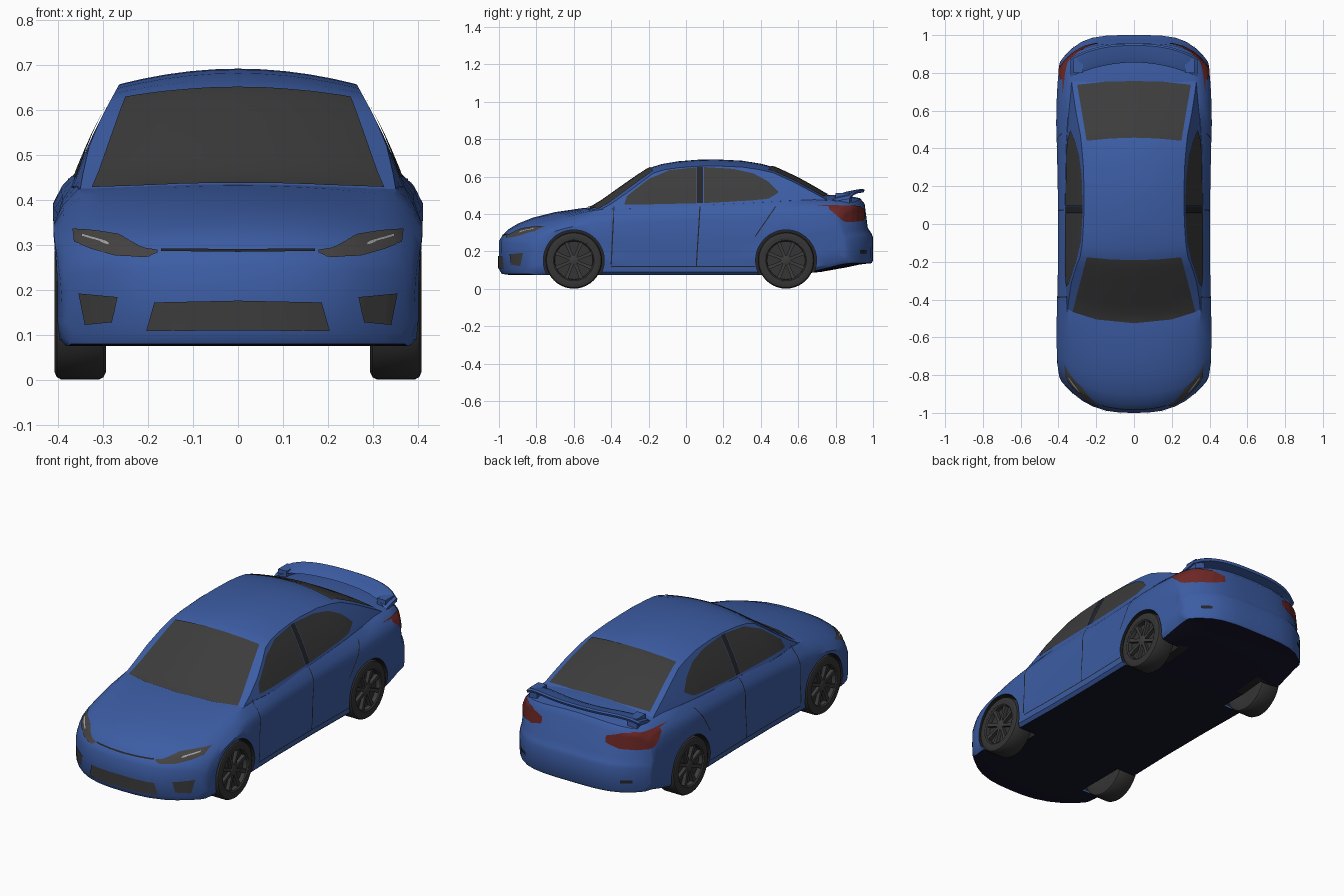
import bpy, bmesh, math
from mathutils import Vector
from mathutils.bvhtree import BVHTree

if "Cube" in bpy.data.objects:
    bpy.data.objects.remove(bpy.data.objects["Cube"])


def material(name, r, g, b):
    m = bpy.data.materials.new(name)
    m.diffuse_color = (r, g, b, 1)
    m.use_nodes = True
    m.node_tree.nodes["Principled BSDF"].inputs["Base Color"].default_value = m.diffuse_color
    return m


PAINT = material("blue_paint", 0.045, 0.108, 0.37)
UNDER = material("underside_navy", 0.008, 0.007, 0.022)
GLASS = material("dark_glass", 0.045, 0.045, 0.045)
TRIM = material("black_trim", 0.018, 0.018, 0.02)
TYRE = material("tyre_rubber", 0.035, 0.035, 0.035)
RIM = material("rim_grey", 0.045, 0.045, 0.047)
RED = material("tail_red", 0.15, 0.02, 0.018)
LAMP = material("lamp_dark", 0.06, 0.056, 0.055)
LENS = material("lamp_lens", 0.35, 0.35, 0.35)


def smooth(ob, deg=35):
    bpy.ops.object.select_all(action='DESELECT')
    ob.select_set(True)
    bpy.context.view_layer.objects.active = ob
    bpy.ops.object.shade_smooth_by_angle(angle=math.radians(deg))


def finish(name, bm, mats, fix=True):
    if fix:
        bmesh.ops.recalc_face_normals(bm, faces=bm.faces[:])
    me = bpy.data.meshes.new(name)
    bm.to_mesh(me)
    bm.free()
    for m in mats:
        me.materials.append(m)
    ob = bpy.data.objects.new(name, me)
    bpy.context.collection.objects.link(ob)
    smooth(ob)
    return ob


def skin(name, rings, mats, caps=None):
    """Join closed rings of points; caps are index lists within an end ring."""
    bm = bmesh.new()
    rows = [[bm.verts.new(p) for p in ring] for ring in rings]
    n = len(rows[0])
    for a, b in zip(rows, rows[1:]):
        for i in range(n):
            j = (i + 1) % n
            bm.faces.new((a[i], a[j], b[j], b[i]))
    for row in (rows[0], rows[-1]):
        for c in caps or [range(n)]:
            bm.faces.new([row[i] for i in c])
    return finish(name, bm, mats)


def mirrored(half):
    """Half section (first and last point on x = 0) to full ring."""
    return half + [(-x, y, z) for x, y, z in half[-2:0:-1]]


# ---- lower body: y, width, bottom, shoulder z, top width, top edge z, top centre z
STATIONS = [
    (-1.0, .385, .105, .19, .37, .235, .255), (-.985, .395, .08, .22, .365, .26, .28),
    (-.95, .40, .075, .26, .355, .30, .318), (-.90, .405, .075, .29, .35, .325, .348),
    (-.82, .408, .075, .31, .345, .35, .38), (-.70, .41, .075, .33, .343, .378, .41),
    (-.55, .41, .075, .345, .345, .41, .432), (-.45, .408, .075, .35, .355, .425, .44),
    (-.2, .402, .075, .36, .365, .438, .45), (.1, .402, .075, .37, .365, .447, .46),
    (.4, .408, .075, .38, .36, .462, .475), (.55, .412, .075, .39, .352, .47, .49),
    (.72, .41, .09, .395, .345, .475, .505), (.86, .405, .115, .395, .34, .468, .498),
    (.93, .40, .13, .39, .335, .455, .485), (.955, .398, .133, .375, .335, .43, .455),
    (.972, .397, .135, .29, .36, .315, .325), (.992, .395, .137, .26, .37, .285, .295),
    (1.0, .39, .15, .24, .375, .265, .275)]
COLS = [0, .2, .4, .6, .75, .9, 1]


def bend(x, y):
    """Round the nose and tail in plan."""
    f = abs(x) / .41
    if y < -.5:
        return y + .2 * (-.5 - y) / .5 * f ** 2.8
    if y > .5:
        return y - .17 * (y - .5) / .5 * f ** 4
    return y


rings = []
for y, w, zb, zs, wt, ze, zc in STATIONS:
    h = [(f * w * .94, zb) for f in COLS]
    h += [(w * .98, zb + .015), (w * .998, zb + (zs - zb) * .3), (w * .992, zb + (zs - zb) * .65),
          (w, zs), (w * .6 + wt * .4 + .004, zs * .5 + ze * .5)]
    h += [(f * wt, zc - (zc - ze) * f * f) for f in COLS[::-1]]
    rings.append(mirrored([(x, bend(x, y), z) for x, z in h]))
n = len(h)
k = len(COLS)
caps = [[i, i + 1, n - 2 - i, n - 1 - i] for i in range(k - 1)] + [list(range(k - 1, n - k + 1))]
caps += [[(-i) % (2 * n - 2) for i in c] for c in caps]
body = skin("body", rings, [PAINT, UNDER, TRIM], caps)

# ---- cabin: y, top centre z, crown, width scale
CABIN = [(-.54, .418, .008, .93), (-.45, .472, .012, .96), (-.36, .536, .016, .99), (-.27, .599, .021, 1),
         (-.2, .645, .026, 1), (-.13, .667, .03, 1), (-.04, .682, .034, 1), (.06, .69, .035, 1),
         (.16, .692, .035, 1), (.3, .685, .034, 1), (.4, .669, .032, 1), (.48, .648, .028, .995),
         (.6, .592, .022, .98), (.7, .536, .018, .955), (.76, .5, .014, .94), (.83, .455, .01, .92)]
rings = []
for y, zc, cr, ws in CABIN:
    zr = zc - cr
    z0 = min(.43, zr)
    edge = lambda z: ws * (.366 - .47 * (z - .44) + .006 * math.sin(math.pi * max(0, min(1, (z - .43) / .23))))
    h = [(0, .36), (.33, .36)]
    h += [(edge(z), z) for z in (z0 + (zr - z0) * s / 5 for s in range(5))]
    h += [(f * edge(zr), zc - cr * f * f) for f in (1, .93, .8, .6, .4, .2, 0)]
    by = .06 * min(1, max(0, -y / .3)) - .03 * min(1, max(0, (y - .3) / .3))
    rings.append(mirrored([(x, y + by * (x / .35) ** 2, z) for x, z in h]))
cabin = skin("cabin", rings, [PAINT])

# ---- surface used to lay plates onto
pts, polys = [], []
for ob in (body, cabin):
    base = len(pts)
    pts += [v.co.copy() for v in ob.data.vertices]
    polys += [[base + i for i in p.vertices] for p in ob.data.polygons]
TREE = BVHTree.FromPolygons(pts, polys)


def along(line, t):
    s = t * (len(line) - 1)
    i = min(int(s), len(line) - 2)
    return Vector(line[i]).lerp(Vector(line[i + 1]), s - i)


def patch(name, low, up, view, mat, sides=(1,), nu=18, nv=10, lift=.004):
    """Thin plate between two 2D lines, projected on the body along a view axis."""
    for s in sides:
        bm = bmesh.new()
        d = Vector({'side': (-s, 0, 0), 'front': (0, 1, 0), 'rear': (0, -1, 0), 'top': (0, 0, -1)}[view])
        grid = {}
        for i in range(nu + 1):
            for j in range(nv + 1):
                a, b = along(low, i / nu).lerp(along(up, i / nu), j / nv)
                o = Vector({'side': (2 * s, a, b), 'front': (s * a, -2, b),
                            'rear': (s * a, 2, b), 'top': (s * a, b, 2)}[view])
                hit, nor, _, _ = TREE.ray_cast(o, d)
                if hit:
                    grid[i, j] = bm.verts.new(hit + nor * (lift if nor.dot(d) < 0 else -lift))
        for i in range(nu):
            for j in range(nv):
                q = [(i, j), (i + 1, j), (i + 1, j + 1), (i, j + 1)]
                if all(c in grid for c in q):
                    bm.faces.new([grid[c] for c in q])
        bm.normal_update()
        if sum(f.normal.dot(d) for f in bm.faces) > 0:
            bmesh.ops.reverse_faces(bm, faces=bm.faces[:])
        finish(name, bm, [mat], fix=False)


BOTH = (1, -1)
# ---- windows
patch("windshield", [(-.325, -.465), (-.2, -.505), (0, -.525), (.2, -.505), (.325, -.465)],
      [(-.25, -.175), (-.12, -.187), (0, -.19), (.12, -.187), (.25, -.175)], 'top', GLASS, nu=24, nv=14)
patch("rear_window", [(-.25, .44), (-.12, .452), (0, .456), (.12, .452), (.25, .44)],
      [(-.3, .735), (-.15, .752), (0, .757), (.15, .752), (.3, .735)], 'top', GLASS, nu=24, nv=14)
patch("front_side_window", [(-.33, .449), (-.2, .45), (-.07, .453), (.055, .456)],
      [(-.315, .495), (-.2, .585), (-.09, .632), (.055, .648)], 'side', GLASS, BOTH)
patch("rear_side_window", [(.095, .457), (.23, .464), (.36, .472), (.44, .48), (.49, .51)],
      [(.095, .649), (.25, .64), (.36, .615), (.44, .572), (.495, .518)], 'side', GLASS, BOTH)
patch("window_pillar", [(.058, .457), (.092, .457)], [(.058, .649), (.092, .649)], 'side', TRIM, BOTH, 2)

# ---- front details
patch("headlight", [(.178, .281), (.2, .271), (.27, .274), (.32, .288), (.362, .305)],
      [(.178, .287), (.21, .292), (.265, .322), (.31, .329), (.366, .334)], 'front', LAMP, BOTH)
patch("headlight_lens", [(.285, .298), (.345, .316)], [(.285, .304), (.345, .322)],
      'front', LENS, BOTH, 8, 2, .006)
patch("lower_intake", [(-.203, .108), (0, .11), (.203, .108)], [(-.185, .172), (0, .176), (.185, .172)], 'front', GLASS)
patch("fog_recess", [(.278, .128), (.338, .122)], [(.266, .184), (.352, .192)], 'front', GLASS, BOTH)
patch("grille_slot", [(-.17, .284), (0, .282), (.17, .284)], [(-.17, .29), (0, .288), (.17, .29)], 'front', TRIM, nv=2)

# ---- rear details
patch("tail_light", [(.19, .385), (.26, .362), (.375, .357)], [(.19, .42), (.26, .44), (.375, .445)],
      'rear', RED, BOTH)
patch("tail_light_side", [(.765, .425), (.84, .36), (.9, .357)], [(.765, .437), (.84, .442), (.9, .446)],
      'side', RED, BOTH)
patch("rear_reflector", [(.28, .19), (.33, .19)], [(.28, .207), (.33, .207)], 'rear', TRIM, BOTH, 4, 2)

# ---- door seams
for y0, y1, z0 in ((-.40, -.385, .13), (.055, .075, .12), (.37, .48, .28)):
    patch("door_seam", [(y0 - .003, z0), (y1 - .003, .44)], [(y0 + .003, z0), (y1 + .003, .44)],
          'side', TRIM, BOTH, 14, 1, .002)
patch("sill_seam", [(-.4, .117), (.37, .117)], [(-.4, .122), (.37, .122)], 'side', TRIM, BOTH, 14, 1, .002)

# ---- spoiler wing with end supports
rings = []
for i in range(17):
    x = -.335 + .67 * i / 16
    f = abs(x) / .335
    drop = .035 * f ** 6
    yf, yb = .855 - .075 * f ** 2, .955 - .075 * f ** 2.5
    rings.append([(x, yf, .508 - drop), (x, yf + .03, .521 - drop), (x, yb - .01, .534 - drop),
                  (x, yb, .529 - drop), (x, yb - .005, .516 - drop), (x, yf + .03, .505 - drop)])
skin("spoiler", rings, [PAINT])
for s in BOTH:
    skin("spoiler_support", [[(s * (.30 + a), .80 + b, z) for a, b in ((-.03, 0), (.02, 0), (.02, .075), (-.03, .085))]
                             for z in (.45, .512)], [PAINT])

# ---- wheel wells cut out of the body
WHEELS = [(s, y) for s in BOTH for y in (-.60, .535)]
WR, WZ = .151, .152
for s, y in WHEELS:
    rings = [[(x, y + .163 * math.cos(a), WZ + .163 * math.sin(a))
              for a in (math.tau * i / 48 for i in range(48))] for x in (s * .275, s * .6)]
    cutter = skin("well_cutter", rings, [TRIM])
    cutter.hide_render = True
    mod = body.modifiers.new("well", 'BOOLEAN')
    mod.operation = 'DIFFERENCE'
    mod.solver = 'EXACT'
    mod.object = cutter
    bpy.context.view_layer.objects.active = body
    bpy.ops.object.modifier_apply(modifier=mod.name)
    bpy.data.objects.remove(cutter)
for p in body.data.polygons:
    c = p.center
    well = any(math.hypot(c.y - y, c.z - WZ) < .166 and c.x * s > .26 for s, y in WHEELS)
    if well and (abs(p.normal.x) < .3 or abs(c.x) < .29) and p.normal.z < .9 and c.z > .08:
        p.material_index = 2
    elif p.normal.z < -.85:
        p.material_index = 1
    else:
        p.material_index = 0
smooth(body)

# ---- wheels: turned tyre and disc, with spokes, rim lip and hub
TYRE_PROFILE = [(-.055, .1), (-.057, .135), (-.052, .146), (-.043, WR), (.043, WR), (.052, .146),
                (.057, .135), (.054, .113), (.028, .11), (.02, .0005), (-.03, .0005), (-.04, .095)]


def turned(name, profile, s, y, mat, seg=40):
    rings = [[(s * (.351 + px), y + r * math.cos(a), WZ + r * math.sin(a))
              for a in (math.tau * i / seg for i in range(seg))] for px, r in profile]
    return skin(name, rings, [mat])


for s, y in WHEELS:
    turned("tyre", TYRE_PROFILE[:9], s, y, TYRE)
    turned("wheel_disc", [(.0, .112), (.026, .112)], s, y, TRIM)
    turned("rim_lip", [(.024, .113), (.053, .115), (.055, .109), (.05, .103), (.024, .101)], s, y, RIM)
    turned("wheel_hub", [(.02, .026), (.045, .026), (.048, .02)], s, y, RIM, 20)
    for i in range(8):
        a = math.tau * (i + .5) / 8
        rad, tan = Vector((0, math.cos(a), math.sin(a))), Vector((0, -math.sin(a), math.cos(a)))
        rings = []
        for r, w, x in ((.015, .009, .045), (.06, .008, .046), (.108, .011, .05)):
            c = Vector((s * .351, y, WZ)) + rad * r
            rings.append([c + tan * (w * t) + Vector((s * px, 0, 0))
                          for t, px in ((-1, .024), (1, .024), (1, x), (-1, x))])
        skin("spoke", rings, [RIM])
